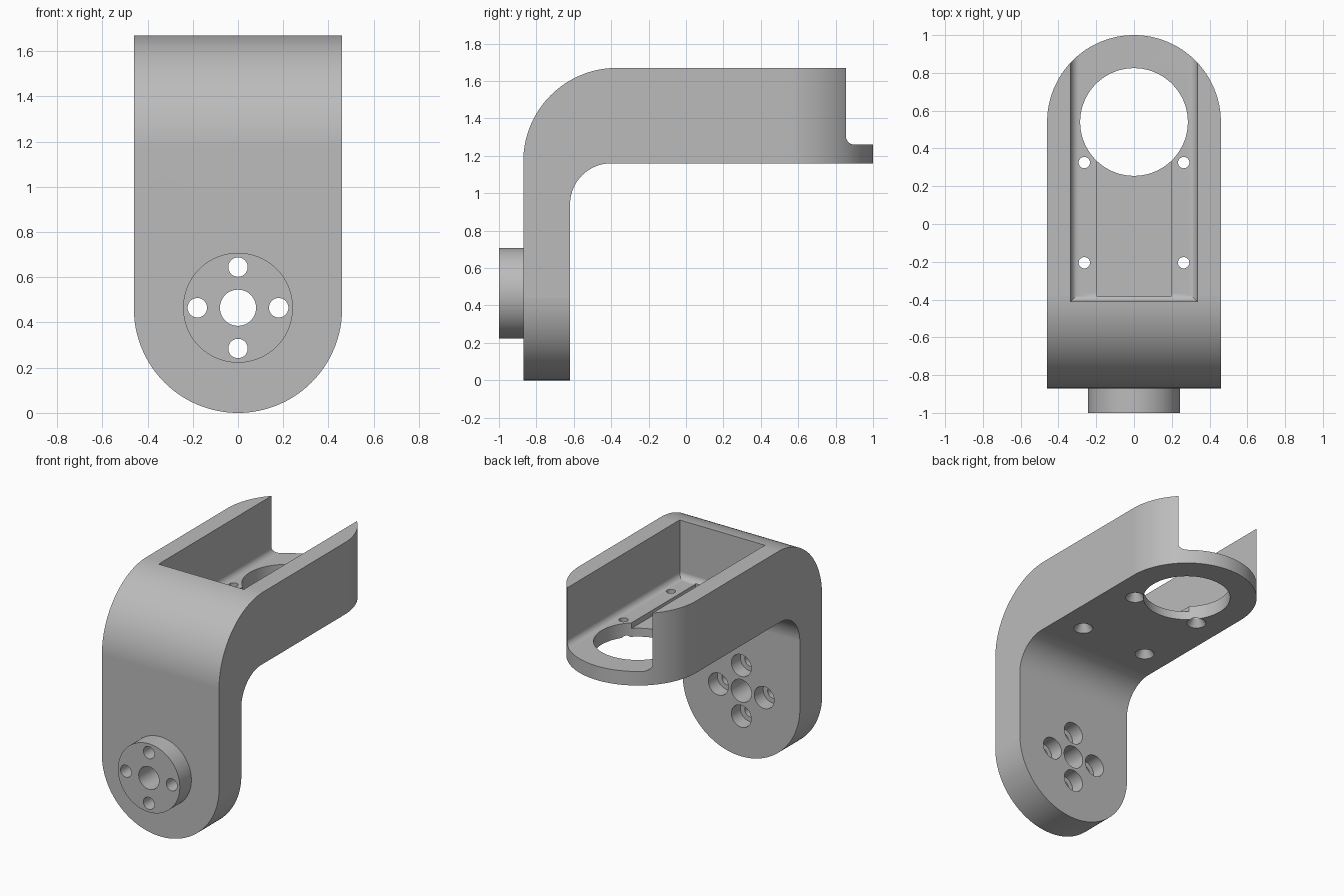
import bpy, bmesh
from math import pi, sin, cos, radians
from mathutils import Vector, Matrix

cube = bpy.data.objects.get("Cube")
if cube:
    bpy.data.objects.remove(cube, do_unlink=True)

grey = bpy.data.materials.new("plain_grey")
grey.use_nodes = True
colour = (0.5, 0.5, 0.5, 1)
grey.diffuse_color = colour
grey.node_tree.nodes["Principled BSDF"].inputs["Base Color"].default_value = colour

HALF = 0.46               # half width of the bracket
TOP, FRONT = 1.67, -0.87  # outer faces of arm and leg
UNDER, REAR = 1.16, -0.62  # inner faces of arm and leg
FLOOR = 1.26
EYE = 0.54                # centre of the rounded arm end


def finish(name, bm):
    bmesh.ops.recalc_face_normals(bm, faces=bm.faces)
    mesh = bpy.data.meshes.new(name)
    bm.to_mesh(mesh)
    bm.free()
    mesh.materials.append(grey)
    ob = bpy.data.objects.new(name, mesh)
    bpy.context.collection.objects.link(ob)
    return ob


def arc(cx, cy, r, a, b, n=32):
    angles = [radians(a + (b - a) * i / n) for i in range(n + 1)]
    return [(cx + r * cos(t), cy + r * sin(t)) for t in angles]


def prism(name, outline, place, depth):
    """Extrude an outline; place maps (u, v) to a 3D point."""
    bm = bmesh.new()
    face = bm.faces.new([bm.verts.new(place(u, v)) for u, v in outline])
    new = bmesh.ops.extrude_face_region(bm, geom=[face])["geom"]
    moved = [g for g in new if isinstance(g, bmesh.types.BMVert)]
    bmesh.ops.translate(bm, verts=moved, vec=depth)
    return finish(name, bm)


def cylinder(name, centre, r1, length, axis="Z", r2=None, n=48):
    """Cylinder or cone; r1 is the lower (Z) or rear (Y) radius."""
    bm = bmesh.new()
    turn = Matrix.Rotation(pi / 2, 4, "X") if axis == "Y" else Matrix()
    bmesh.ops.create_cone(bm, cap_ends=True, segments=n, radius1=r1,
                          radius2=r1 if r2 is None else r2, depth=length,
                          matrix=Matrix.Translation(centre) @ turn)
    return finish(name, bm)


def box(name, low, high):
    bm = bmesh.new()
    low, high = Vector(low), Vector(high)
    size = Matrix.Diagonal((*(high - low), 1))
    bmesh.ops.create_cube(bm, size=1, matrix=Matrix.Translation((low + high) / 2) @ size)
    return finish(name, bm)


def combine(target, tool, operation="DIFFERENCE"):
    mod = target.modifiers.new("combine", "BOOLEAN")
    mod.operation, mod.solver, mod.object = operation, "EXACT", tool
    bpy.context.view_layer.objects.active = target
    bpy.ops.object.modifier_apply(modifier=mod.name)
    bpy.data.objects.remove(tool, do_unlink=True)


# L-shaped side profile with rounded bends
profile = [(FRONT, -0.1)] + arc(FRONT + 0.5, TOP - 0.5, 0.5, 180, 90)
profile += [(1.2, TOP), (1.2, UNDER)]
profile += arc(REAR + 0.22, UNDER - 0.22, 0.22, 90, 180, 20) + [(REAR, -0.1)]
bracket = prism("bracket", profile, lambda y, z: (-0.6, y, z), (1.2, 0, 0))

# Round off the arm end and the foot of the leg
arm_plan = [(HALF, -1.5)] + arc(0, EYE, HALF, 0, 180, 64) + [(-HALF, -1.5)]
combine(bracket, prism("arm_plan", arm_plan, lambda x, y: (x, y, -0.5), (0, 0, 3)), "INTERSECT")
wide = HALF + 0.0005
leg_plan = [(wide, 2)] + arc(0, wide, wide, 0, -180, 64) + [(-wide, 2)]
combine(bracket, prism("leg_plan", leg_plan, lambda x, z: (x, -2, z), (0, 4, 0)), "INTERSECT")

# Open channel with filleted floor edges
channel = box("channel", (-0.335, -0.41, FLOOR), (0.335, 1.5, 2))
bm = bmesh.new()
bm.from_mesh(channel.data)
low_edges = [e for e in bm.edges if all(v.co.z < FLOOR + 0.01 for v in e.verts)
             and not all(v.co.y > 1 for v in e.verts)]
bmesh.ops.bevel(bm, geom=low_edges, offset=0.045, segments=8, profile=0.5, affect="EDGES")
bm.to_mesh(channel.data)
bm.free()
combine(bracket, channel)

# Shallow floor recess and the large round opening
combine(bracket, box("recess", (-0.195, -0.385, FLOOR - 0.04), (0.195, EYE, FLOOR + 0.1)))
combine(bracket, cylinder("opening", (0, EYE, FLOOR), 0.285, 0.5, n=96))

# Countersunk screw holes in the floor
for x in (-0.263, 0.263):
    for y in (-0.205, 0.325):
        combine(bracket, cylinder("screw_hole", (x, y, FLOOR), 0.03, 0.4, n=32))
        combine(bracket, cylinder("countersink", (x, y, UNDER + 0.02), 0.07, 0.06, r2=0.03, n=32))

# Round boss on the front of the leg
combine(bracket, cylinder("boss", (0, -0.92, HALF + 0.005), 0.243, 0.16, "Y", n=96), "UNION")

# Axle hole and four counterbored bolt holes
combine(bracket, cylinder("axle_hole", (0, -0.8, HALF + 0.005), 0.08, 0.8, "Y"))
for i in range(4):
    x, z = 0.18 * cos(i * pi / 2), HALF + 0.005 + 0.18 * sin(i * pi / 2)
    combine(bracket, cylinder("bolt_hole", (x, -0.8, z), 0.043, 0.8, "Y", n=32))
    combine(bracket, cylinder("counterbore", (x, REAR, z), 0.078, 0.2, "Y", n=40))

# Smooth curved faces, keep edges crisp
bpy.ops.object.select_all(action="DESELECT")
bracket.select_set(True)
bpy.context.view_layer.objects.active = bracket
bpy.ops.object.shade_smooth_by_angle(angle=radians(30))
weighted = bracket.modifiers.new("weighted_normals", "WEIGHTED_NORMAL")
weighted.keep_sharp = True
